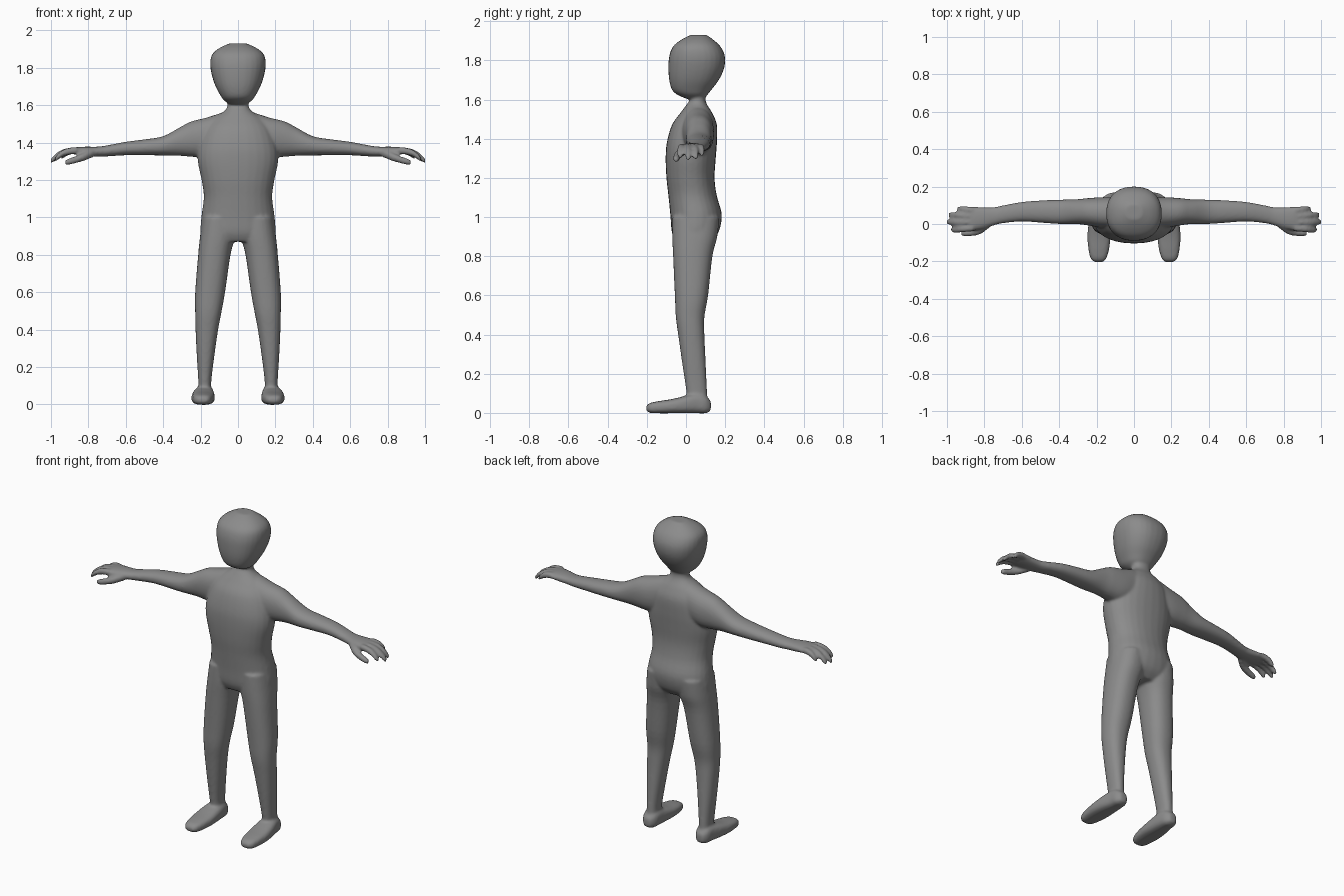
import bpy, bmesh, math

SIDES = 28
STEPS = 4
PARTS = []


def spline(rows):
    """Catmull-Rom refinement of the section rows."""
    out = []
    for i in range(len(rows) - 1):
        p0, p1, p2 = rows[max(i - 1, 0)], rows[i], rows[i + 1]
        p3 = rows[min(i + 2, len(rows) - 1)]
        for s in range(STEPS):
            t = s / STEPS
            out.append([b + .5 * t * (c - a + t * (2*a - 5*b + 4*c - d + t * (3*(b - c) + d - a)))
                        for a, b, c, d in zip(p0, p1, p2, p3)])
    return out + [list(rows[-1])]


def loft(name, axis, rows, power=2.2, side=1):
    """Skin rounded sections; each row is (position, u min, u max, v min, v max)."""
    bm = bmesh.new()
    rings = []
    for t, u0, u1, v0, v1 in spline(rows):
        ring = []
        for k in range(SIDES):
            a = 2 * math.pi * k / SIDES
            c, s = math.cos(a), math.sin(a)
            u = (u0 + u1) / 2 + (u1 - u0) / 2 * math.copysign(abs(c) ** (2 / power), c)
            v = (v0 + v1) / 2 + (v1 - v0) / 2 * math.copysign(abs(s) ** (2 / power), s)
            x, y, z = {'X': (t, u, v), 'Y': (u, t, v), 'Z': (u, v, t)}[axis]
            ring.append(bm.verts.new((x * side, y, z)))
        rings.append(ring)
    for a, b in zip(rings, rings[1:]):
        for k in range(SIDES):
            n = (k + 1) % SIDES
            bm.faces.new((a[k], a[n], b[n], b[k]))
    bm.faces.new(rings[0])
    bm.faces.new(rings[-1])
    bmesh.ops.recalc_face_normals(bm, faces=bm.faces)
    mesh = bpy.data.meshes.new(name)
    bm.to_mesh(mesh)
    bm.free()
    ob = bpy.data.objects.new(name, mesh)
    bpy.context.collection.objects.link(ob)
    PARTS.append(ob)


def finger(name, side, path):
    """Thin digit; path points are (x, y, z, radius)."""
    loft(name, 'X', [(x, y - r, y + r, z - r, z + r) for x, y, z, r in path], 2, side)


# Torso and neck
loft("torso", 'Z', [
    (.87, -.17, .17, -.05, .12), (.92, -.2, .2, -.072, .165), (1.01, -.195, .195, -.08, .183),
    (1.11, -.183, .183, -.09, .157), (1.2, -.195, .195, -.1, .146), (1.3, -.215, .215, -.104, .152),
    (1.38, -.21, .21, -.098, .158), (1.47, -.18, .18, -.072, .158), (1.53, -.13, .13, -.03, .135),
    (1.57, -.072, .072, .0, .11), (1.6, -.056, .056, .018, .1), (1.66, -.06, .06, .015, .105)])

# Head
loft("head", 'Z', [
    (1.605, -.045, .045, .0, .09), (1.625, -.075, .075, -.045, .11), (1.65, -.093, .093, -.072, .13),
    (1.7, -.12, .12, -.086, .168), (1.76, -.14, .14, -.09, .195), (1.82, -.149, .149, -.086, .199),
    (1.87, -.139, .139, -.067, .177), (1.905, -.1, .1, -.025, .14), (1.93, -.045, .045, .025, .105)], 2.3)

for side, tag in ((1, "left"), (-1, "right")):
    # Leg
    loft(tag + "_leg", 'Z', [
        (.03, .143, .21, .01, .11), (.12, .143, .212, .0, .107), (.27, .125, .221, -.022, .1),
        (.4, .106, .227, -.04, .094), (.49, .089, .229, -.052, .094), (.6, .069, .229, -.057, .113),
        (.8, .04, .213, -.066, .135), (.9, .015, .203, -.07, .16), (1.0, .01, .19, -.07, .17)],
        2.3, side)
    # Foot
    loft(tag + "_foot", 'Y', [
        (-.203, .165, .212, .012, .035), (-.185, .148, .232, .0, .05), (-.14, .134, .243, -.002, .06),
        (-.07, .125, .249, -.002, .071), (.0, .126, .243, -.002, .088), (.06, .13, .23, -.002, .1),
        (.1, .138, .222, -.002, .088), (.127, .158, .202, .01, .06)], 2.8, side)
    # Arm and palm
    loft(tag + "_arm", 'X', [
        (.0, -.01, .13, 1.36, 1.565), (.08, -.02, .14, 1.34, 1.56), (.17, -.02, .143, 1.32, 1.533),
        (.25, -.007, .138, 1.324, 1.513), (.31, .0, .132, 1.329, 1.482), (.4, .0, .13, 1.331, 1.434),
        (.5, .007, .126, 1.332, 1.417), (.6, .013, .118, 1.332, 1.404), (.7, .004, .1, 1.326, 1.385),
        (.75, -.008, .09, 1.325, 1.378), (.81, -.026, .09, 1.327, 1.378), (.86, -.034, .092, 1.334, 1.376),
        (.885, -.03, .088, 1.34, 1.37)], 2.2, side)
    # Four curled fingers and the thumb
    for label, y0, y1, tip in (("index", -.022, -.031, .98), ("middle", .009, .011, 1.004),
                               ("ring", .041, .049, .992), ("little", .073, .081, .945)):
        reach = tip - .86
        finger(f"{tag}_{label}_finger", side, [
            (.86 + reach * f, y0 + (y1 - y0) * f, 1.357 - drop * reach / .14, r)
            for f, drop, r in ((0, 0, .018), (.35, .004, .0185), (.65, .018, .018),
                               (.88, .042, .0165), (1, .06, .011))])
    finger(tag + "_thumb", side, [
        (.77, .005, 1.345, .022), (.82, -.032, 1.325, .022), (.87, -.046, 1.308, .019),
        (.905, -.05, 1.298, .017), (.925, -.05, 1.293, .011)])

# Fuse all parts into one soft skin
bpy.ops.object.select_all(action='DESELECT')
for ob in PARTS:
    ob.select_set(True)
body = PARTS[0]
bpy.context.view_layer.objects.active = body
bpy.ops.object.join()
body.name = body.data.name = "body"
remesh = body.modifiers.new("fuse", 'REMESH')
remesh.mode = 'VOXEL'
remesh.voxel_size = .0075
soften = body.modifiers.new("soften", 'SMOOTH')
soften.factor = .5
soften.iterations = 8
for m in ("fuse", "soften"):
    bpy.ops.object.modifier_apply(modifier=m)

# Skin colour and smooth shading
grey = bpy.data.materials.new("plain grey")
grey.diffuse_color = (.26, .26, .26, 1)
body.data.materials.clear()
body.data.materials.append(grey)
bpy.ops.object.shade_smooth_by_angle(angle=math.radians(60))
